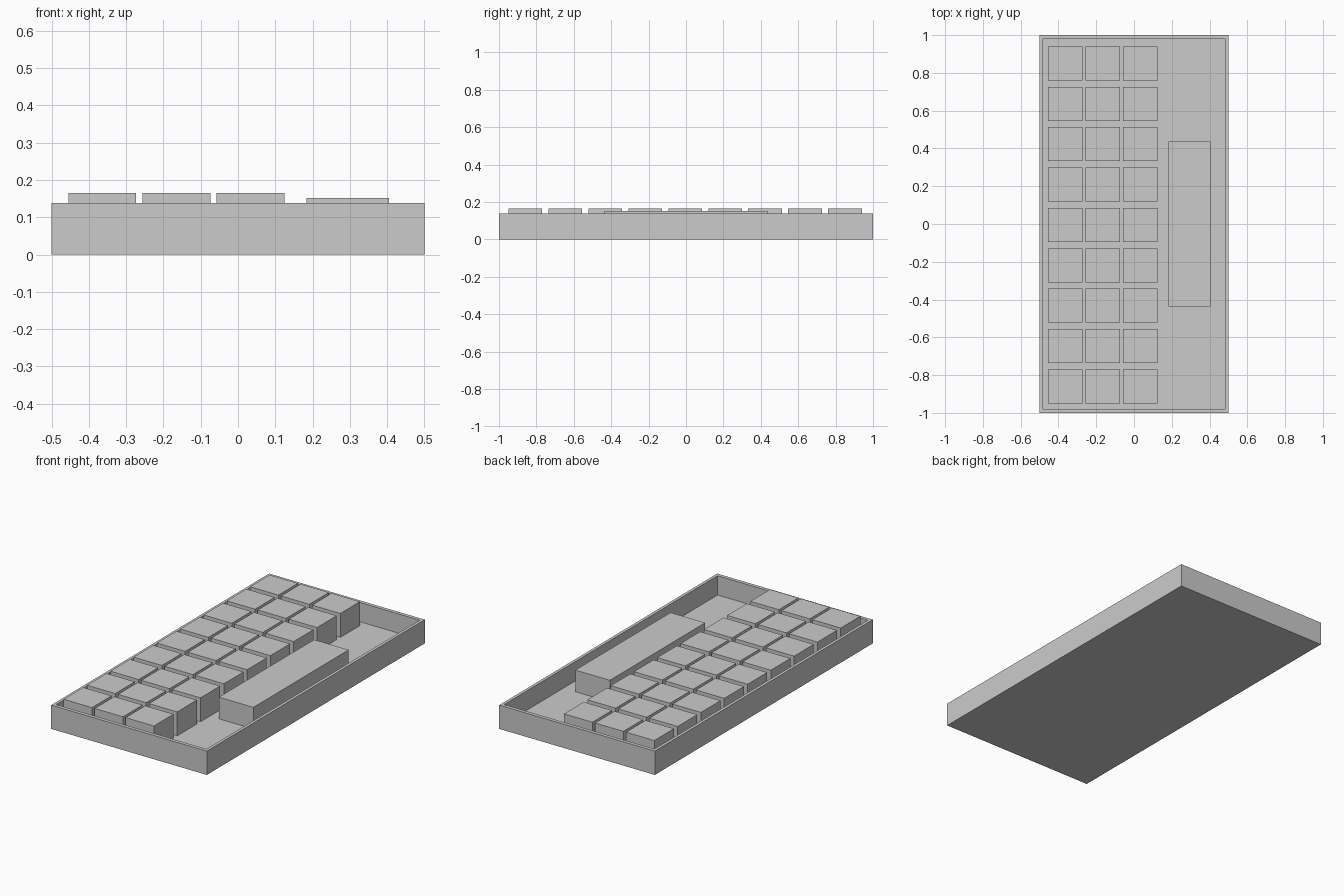
import bpy
import bmesh
from mathutils import Matrix, Vector

if "Cube" in bpy.data.objects:
    bpy.data.objects.remove(bpy.data.objects["Cube"], do_unlink=True)

# Single grey material
GREY = (0.6, 0.6, 0.6, 1.0)
grey = bpy.data.materials.new("light_grey")
grey.use_nodes = True
grey.diffuse_color = GREY
grey.node_tree.nodes["Principled BSDF"].inputs["Base Color"].default_value = GREY

FLOOR = 0.026
RIM = 0.138


def box_mesh(size):
    """Box centred in x and y, standing on its own origin."""
    bm = bmesh.new()
    bmesh.ops.create_cube(bm, size=1)
    bmesh.ops.transform(bm, verts=bm.verts,
                        matrix=Matrix.Diagonal((*size, 1)) @ Matrix.Translation((0, 0, 0.5)))
    return bm


def add_object(name, bm, location=(0, 0, 0)):
    mesh = bpy.data.meshes.new(name)
    bm.to_mesh(mesh)
    bm.free()
    mesh.materials.append(grey)
    obj = bpy.data.objects.new(name, mesh)
    obj.location = location
    bpy.context.collection.objects.link(obj)
    return obj


# Open tray: inset the top face, then sink it to the floor
tray = box_mesh((1, 2, RIM))
top = max(tray.faces, key=lambda f: f.calc_center_median().z)
bmesh.ops.inset_region(tray, faces=[top], thickness=0.025)
for v in top.verts:
    v.co.y *= 0.979 / abs(v.co.y)
well = bmesh.ops.extrude_discrete_faces(tray, faces=[top])["faces"][0]
bmesh.ops.translate(tray, verts=well.verts, vec=Vector((0, 0, FLOOR - RIM)))
bmesh.ops.recalc_face_normals(tray, faces=tray.faces)
add_object("tray", tray)

# Three columns of nine square keys
for col in range(3):
    for row in range(9):
        add_object(f"key_{col + 1}_{row + 1}", box_mesh((0.182, 0.18, 0.165 - FLOOR)),
                   (-0.364 + 0.199 * col, -0.86 + 0.2138 * row, FLOOR))

# Long bar beside the keys
add_object("long_bar", box_mesh((0.222, 0.874, 0.152 - FLOOR)), (0.294, 0, FLOOR))
